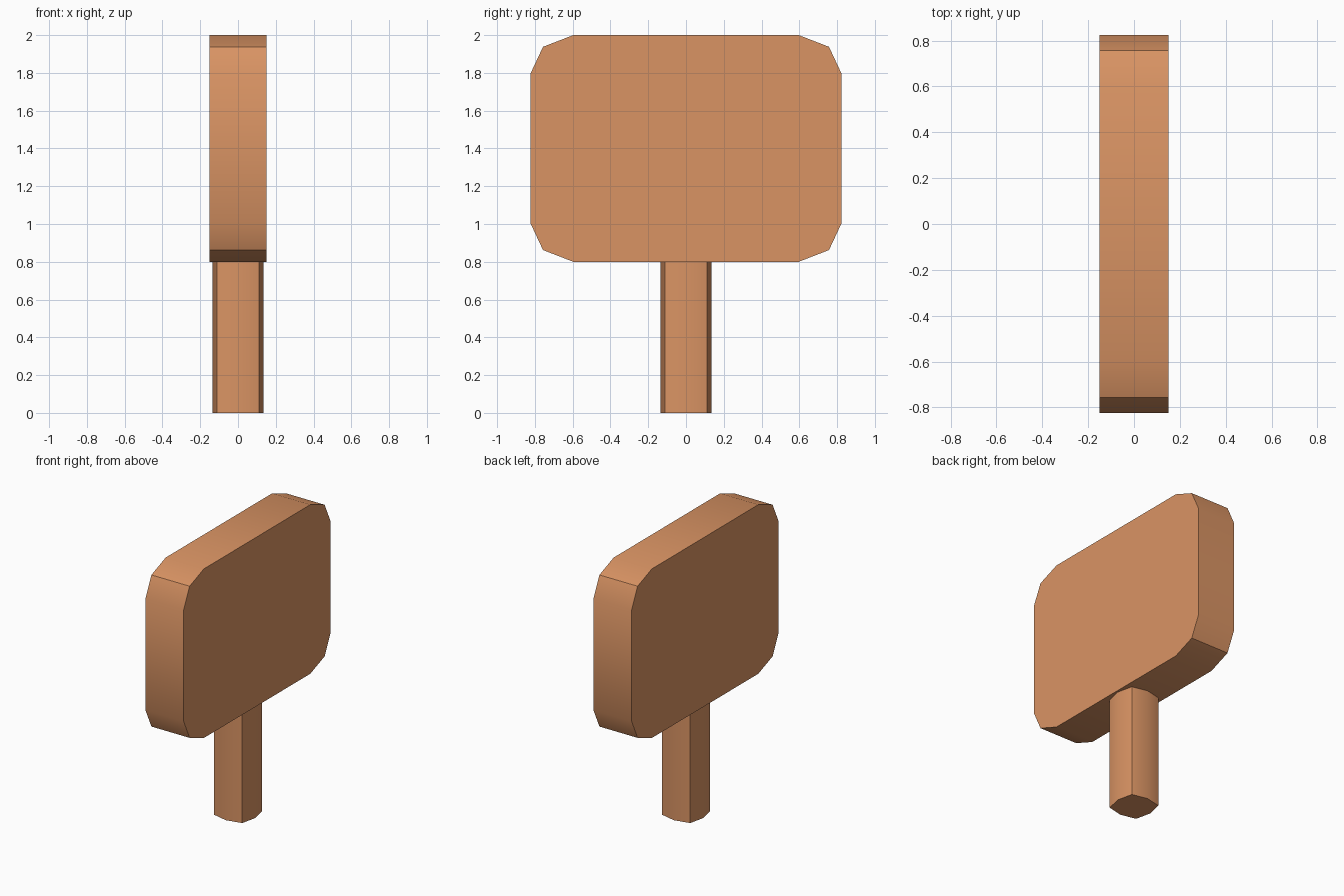
import bpy, bmesh, math
from mathutils import Vector

if "Cube" in bpy.data.objects:
    bpy.data.objects.remove(bpy.data.objects["Cube"])

wood = bpy.data.materials.new("warm_wood")
wood.diffuse_color = (0.70, 0.296, 0.127, 1)
wood.use_nodes = True
wood.node_tree.nodes["Principled BSDF"].inputs["Base Color"].default_value = wood.diffuse_color


def prism(name, profile, vec):
    """Extrude a closed profile along vec, with soft shading on shallow bends."""
    bm = bmesh.new()
    face = bm.faces.new([bm.verts.new(p) for p in profile])
    new = bmesh.ops.extrude_face_region(bm, geom=[face], use_keep_orig=True)["geom"]
    bmesh.ops.translate(bm, vec=vec, verts=[v for v in new if isinstance(v, bmesh.types.BMVert)])
    bmesh.ops.recalc_face_normals(bm, faces=bm.faces[:])
    mesh = bpy.data.meshes.new(name)
    bm.to_mesh(mesh)
    bm.free()
    mesh.materials.append(wood)
    obj = bpy.data.objects.new(name, mesh)
    bpy.context.collection.objects.link(obj)
    bpy.ops.object.select_all(action='DESELECT')
    obj.select_set(True)
    bpy.context.view_layer.objects.active = obj
    bpy.ops.object.shade_smooth_by_angle(angle=math.radians(30))
    return obj


# Sign board: rectangle with two-step clipped corners
corner = [(0.824, 0.395), (0.757, 0.538), (0.597, 0.60)]
outline = []
for sy, sz in ((1, 1), (-1, 1), (-1, -1), (1, -1)):
    pts = corner if sy * sz > 0 else corner[::-1]
    outline += [(-0.15, sy * y, 1.4 + sz * z) for y, z in pts]
prism("sign_board", outline, Vector((0.3, 0, 0)))

# Post: square with each side bowed outwards at its middle
ring = []
for i in range(8):
    r = 0.136 if i % 2 == 0 else 0.111 * math.sqrt(2)
    a = i * math.pi / 4
    ring.append((r * math.cos(a), r * math.sin(a), 0))
prism("post", ring, Vector((0, 0, 0.8)))
